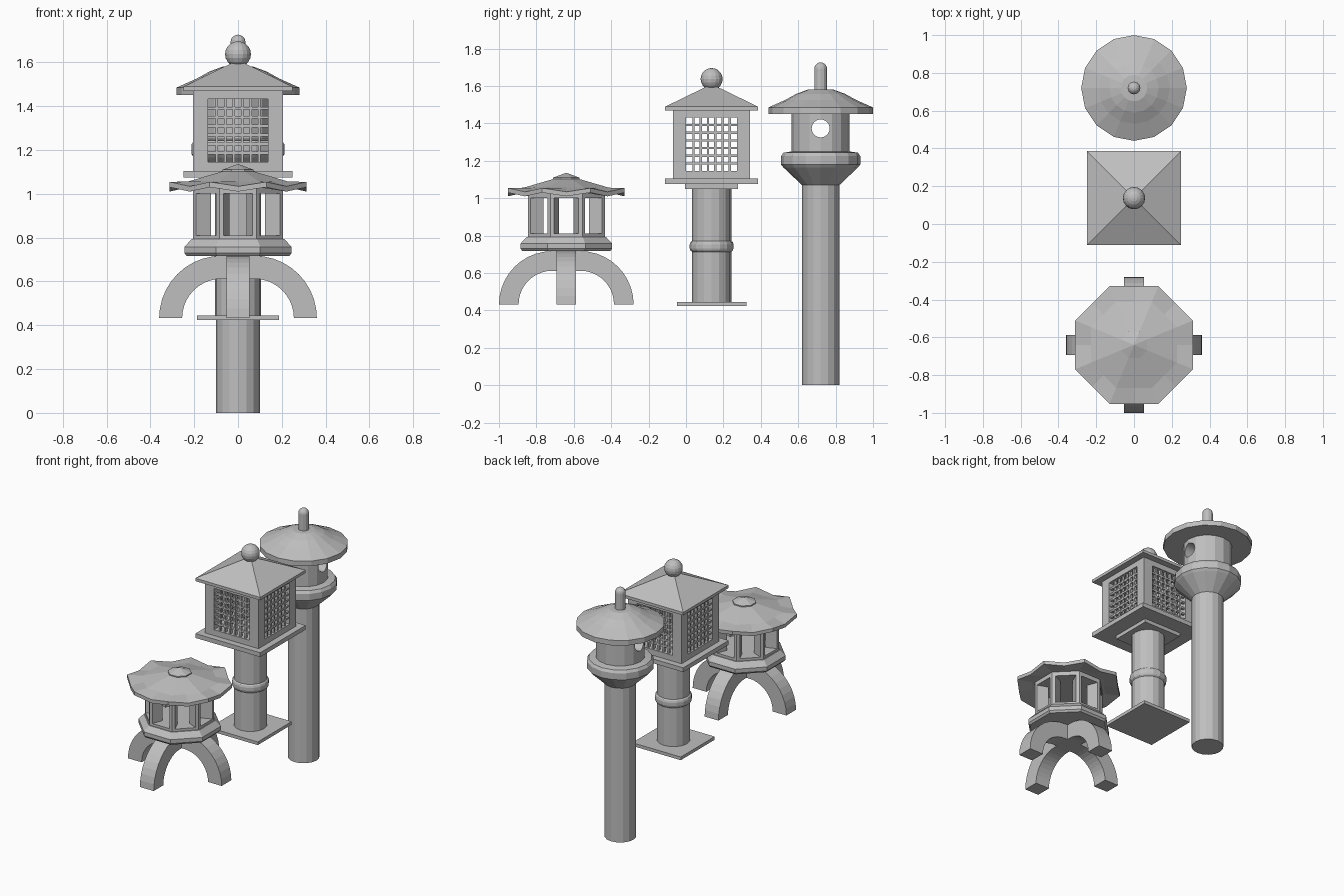
import bpy, bmesh, math
from mathutils import Vector

if "Cube" in bpy.data.objects:
    bpy.data.objects.remove(bpy.data.objects["Cube"], do_unlink=True)

GREY = (0.52, 0.52, 0.52, 1)
stone = bpy.data.materials.new("stone_grey")
stone.use_nodes = True
stone.diffuse_color = GREY
stone.node_tree.nodes["Principled BSDF"].inputs["Base Color"].default_value = GREY


def finish(name, bm, y):
    bmesh.ops.recalc_face_normals(bm, faces=bm.faces)
    mesh = bpy.data.meshes.new(name)
    bm.to_mesh(mesh)
    bm.free()
    obj = bpy.data.objects.new(name, mesh)
    obj.location.y = y
    mesh.materials.append(stone)
    bpy.context.collection.objects.link(obj)
    return obj


def skin(bm, rings):
    """Bridge matching rings of points and cap both ends."""
    loops = [[bm.verts.new(p) for p in ring] for ring in rings]
    n = len(loops[0])
    for a, b in zip(loops, loops[1:]):
        for i in range(n):
            j = (i + 1) % n
            bm.faces.new((a[i], a[j], b[j], b[i]))
    bm.faces.new(loops[0])
    bm.faces.new(loops[-1])


def lathe(name, profile, y, sides=16, phase=0.0):
    bm = bmesh.new()
    rings = []
    for r, z in profile:
        r = max(r, 0.0005)
        angles = [phase + math.tau * i / sides for i in range(sides)]
        rings.append([(r * math.cos(a), r * math.sin(a), z) for a in angles])
    skin(bm, rings)
    return finish(name, bm, y)


def octagon(name, profile, y):
    """Eight-sided part whose flats face the axes; profile gives flat distances."""
    k = 1 / math.cos(math.pi / 8)
    return lathe(name, [(r * k, z) for r, z in profile], y, 8, math.pi / 8)


def add_box(bm, lo, hi):
    skin(bm, [[(lo[0], lo[1], z), (hi[0], lo[1], z), (hi[0], hi[1], z), (lo[0], hi[1], z)]
              for z in (lo[2], hi[2])])


def slab(name, half, z0, z1, y):
    bm = bmesh.new()
    add_box(bm, (-half, -half, z0), (half, half, z1))
    return finish(name, bm, y)


def quarter_turns(bm):
    """Repeat everything in the mesh on four sides."""
    geom = bm.verts[:] + bm.edges[:] + bm.faces[:]
    for k in range(1, 4):
        copy = bmesh.ops.duplicate(bm, geom=geom)["geom"]
        verts = [v for v in copy if isinstance(v, bmesh.types.BMVert)]
        for v in verts:
            x, y = v.co.x, v.co.y
            for _ in range(k):
                x, y = -y, x
            v.co.x, v.co.y = x, y


# ---- Tall round lantern at the back ----
Y = 0.72
lathe("tall_post", [(0.1, 0), (0.1, 1.075)], Y)
lathe("tall_collar", [(0.1, 1.07), (0.2, 1.165), (0.212, 1.18), (0.212, 1.225),
                      (0.2, 1.243), (0.155, 1.25)], Y)
chamber = lathe("tall_light_chamber", [(0.155, 1.245), (0.155, 1.46)], Y)
lathe("tall_roof", [(0.15, 1.45), (0.28, 1.45), (0.28, 1.485), (0.19, 1.525),
                    (0.13, 1.558), (0.07, 1.58), (0, 1.583)], Y)
R = 0.034
dome = [(R * math.cos(a), 1.692 + R * math.sin(a))
        for a in (math.radians(d) for d in range(0, 91, 18))]
lathe("tall_finial", [(R, 1.575)] + dome, Y, 12)

# Round window through the chamber
bpy.ops.mesh.primitive_cylinder_add(vertices=24, radius=0.048, depth=0.6,
                                    location=(0, Y, 1.373), rotation=(0, math.pi / 2, 0))
cutter = bpy.context.object
cutter.hide_render = True
cut = chamber.modifiers.new("window", "BOOLEAN")
cut.object = cutter
cut.solver = "EXACT"
bpy.context.view_layer.objects.active = chamber
bpy.ops.object.modifier_apply(modifier=cut.name)
bpy.data.objects.remove(cutter, do_unlink=True)
while len(chamber.data.materials) > 1:
    chamber.data.materials.pop()

# ---- Square lattice lantern in the middle ----
Y = 0.137
slab("square_foot", 0.186, 0.423, 0.445, Y)
lathe("square_post", [(0.105, 0.44), (0.105, 1.055)], Y)
lathe("square_post_ring", [(0.105, 0.713), (0.113, 0.72), (0.117, 0.732), (0.117, 0.753),
                           (0.113, 0.765), (0.105, 0.772)], Y)
slab("square_lower_slab", 0.142, 1.05, 1.076, Y)
slab("square_platform", 0.249, 1.075, 1.105, Y)

W, IN, Z0, Z1 = 0.206, 0.136, 1.145, 1.432
bm = bmesh.new()
add_box(bm, (IN, -W, 1.105), (W, -IN, 1.47))
for z0, z1 in ((1.105, Z0), (Z1, 1.47)):
    add_box(bm, (-IN, -W, z0), (IN, -IN, z1))
quarter_turns(bm)
finish("square_frame", bm, Y)

CELLS, BAR = 7, 0.006
bm = bmesh.new()
for i in range(1, CELLS):
    x = -IN + 2 * IN * i / CELLS
    z = Z0 + (Z1 - Z0) * i / CELLS
    add_box(bm, (x - BAR, -0.198, Z0), (x + BAR, -0.18, Z1))
    add_box(bm, (-IN, -0.197, z - BAR), (IN, -0.181, z + BAR))
quarter_turns(bm)
finish("square_lattice", bm, Y)

diag = math.sqrt(2)
lathe("square_roof", [(0.249 * diag, 1.469), (0.249 * diag, 1.489), (0, 1.61)],
      Y, 4, math.pi / 4)
ball = [(0.059 * math.sin(a), 1.637 - 0.059 * math.cos(a))
        for a in (math.pi * i / 10 for i in range(11))]
lathe("square_finial_ball", ball, Y)

# ---- Low eight-sided lantern at the front ----
Y = -0.64
# Arched legs: one quarter arch running into the centre, on four sides
bm = bmesh.new()
CX, FOOT, R0, R1, HW = 0.075, 0.432, 0.18, 0.285, 0.053
sections = [(a, CX) for a in (math.pi / 2 * i / 10 for i in range(11))]
sections.append((math.pi / 2, 0))
rings = []
for a, cx in sections:
    ring = []
    for r, s in ((R0, -1), (R1, -1), (R1, 1), (R0, 1)):
        ring.append((cx + r * math.cos(a), s * HW, FOOT + r * math.sin(a)))
    rings.append(ring)
skin(bm, rings)
quarter_turns(bm)
finish("low_arched_legs", bm, Y)

octagon("low_base", [(0.235, 0.717), (0.245, 0.73), (0.245, 0.757), (0.212, 0.793)], Y)
octagon("low_floor", [(0.206, 0.785), (0.206, 0.81)], Y)
octagon("low_head_band", [(0.206, 1.002), (0.206, 1.04)], Y)

# Eight wedge-shaped corner pillars
bm = bmesh.new()
K = 1 / math.cos(math.pi / 8)
for i in range(8):
    a = math.pi / 8 + i * math.pi / 4
    corner = Vector((math.cos(a), math.sin(a), 0)) * K
    before = Vector((math.cos(a - math.pi / 4), math.sin(a - math.pi / 4), 0)) * K
    after = Vector((math.cos(a + math.pi / 4), math.sin(a + math.pi / 4), 0)) * K
    left, right = (after - corner).normalized(), (before - corner).normalized()
    section = [corner * 0.206 + right * 0.02, corner * 0.206, corner * 0.206 + left * 0.02,
               corner * 0.135 + left * 0.018, corner * 0.135, corner * 0.135 + right * 0.018]
    skin(bm, [[(p.x, p.y, z) for p in section] for z in (0.805, 1.006)])
finish("low_pillars", bm, Y)

# Roof with upturned corners and dipping edges
bm = bmesh.new()
rings = []
for flat, z, dip in ((0.12, 1.032, 0), (0.225, 1.03, 0), (0.312, 1.03, 0.02),
                     (0.312, 1.054, 0.02), (0.228, 1.056, 0), (0.068, 1.103, 0)):
    ring = []
    for i in range(16):
        a = math.pi / 8 * (i + 1)
        r, h = (flat * K, z) if i % 2 == 0 else (flat, z - dip)
        ring.append((r * math.cos(a), r * math.sin(a), h))
    rings.append(ring)
skin(bm, rings)
finish("low_roof", bm, Y)
octagon("low_roof_cap", [(0.07, 1.095), (0.07, 1.11), (0, 1.136)], Y)
